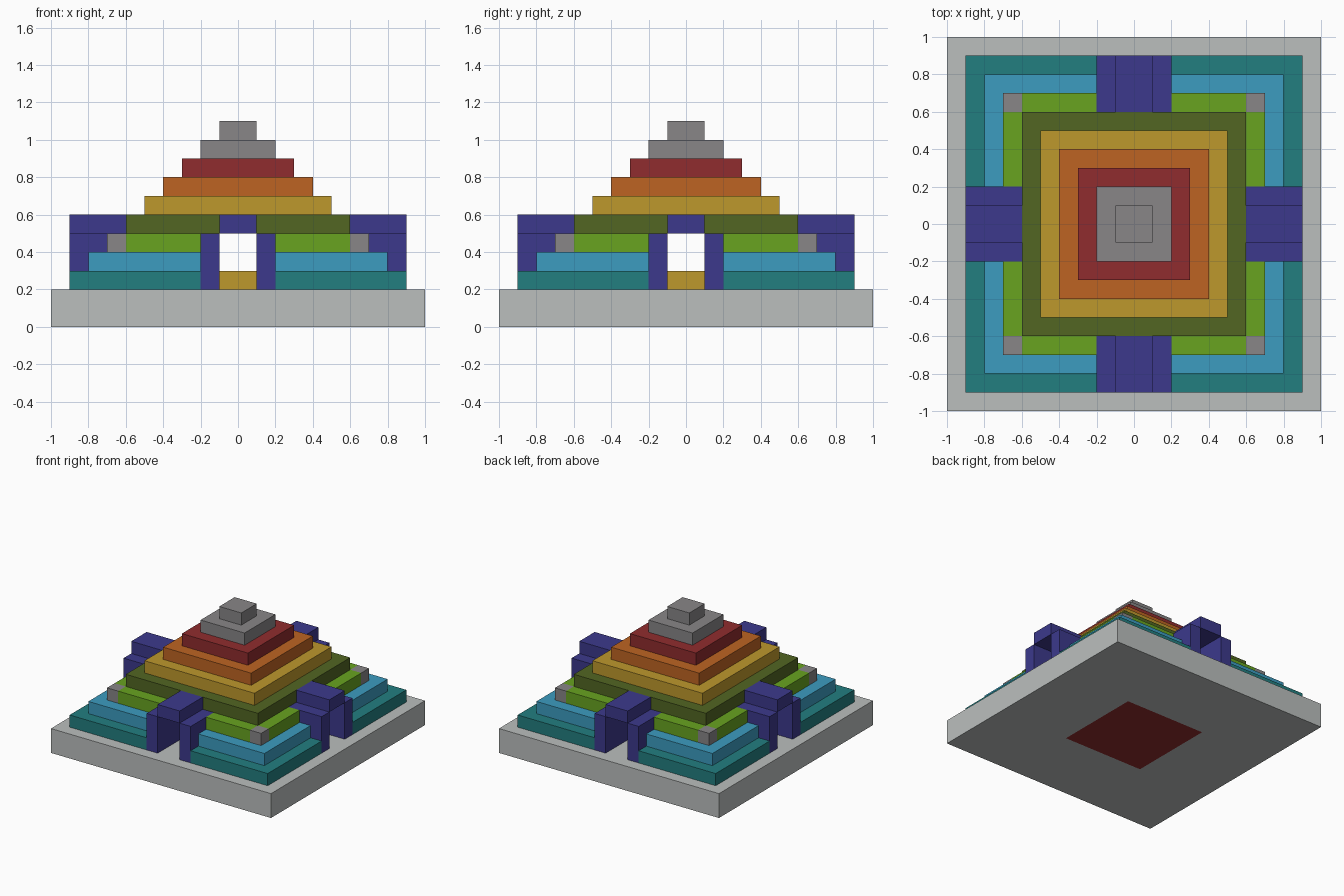
import bpy
import bmesh
from mathutils import Vector

cube = bpy.data.objects.get("Cube")
if cube:
    bpy.data.objects.remove(cube, do_unlink=True)


def linear(c):
    c /= 255
    return c / 12.92 if c <= 0.04045 else ((c + 0.055) / 1.055) ** 2.4


def material(name, *rgb):
    colour = [linear(c) for c in rgb] + [1]
    m = bpy.data.materials.new(name)
    m.use_nodes = True
    m.diffuse_color = colour
    m.node_tree.nodes["Principled BSDF"].inputs["Base Color"].default_value = colour
    return m


PALE = material("pale stone", 187, 191, 190)
GREY = material("grey stone", 136, 134, 135)
TEAL = material("teal", 34, 126, 128)
SKY = material("sky blue", 60, 156, 192)
LIME = material("leaf green", 104, 164, 32)
OLIVE = material("olive green", 82, 102, 34)
GOLD = material("gold", 190, 152, 44)
ORANGE = material("orange", 190, 100, 34)
RED = material("dark red", 144, 44, 46)
BLUE = material("indigo", 60, 57, 140)


def box(name, mat, low, high, mirror=""):
    """Box between two corners, mirrored across the named axes."""
    low, high = Vector(low), Vector(high)
    bm = bmesh.new()
    bmesh.ops.create_cube(bm, size=1)
    for v in bm.verts:
        v.co = (low + high) / 2 + v.co * (high - low)
    mesh = bpy.data.meshes.new(name)
    bm.to_mesh(mesh)
    bm.free()
    mesh.materials.append(mat)
    obj = bpy.data.objects.new(name, mesh)
    bpy.context.collection.objects.link(obj)
    if mirror:
        mod = obj.modifiers.new("Mirror", "MIRROR")
        mod.use_axis = ["x" in mirror, "y" in mirror, False]
        mod.use_mirror_merge = False
    return obj


# Base slab with a red square set into its underside
base = box("base_slab", PALE, (-1, -1, 0), (1, 1, 0.2))
base.data.materials.append(RED)
bm = bmesh.new()
bm.from_mesh(base.data)
bm.normal_update()
underside = [f for f in bm.faces if f.normal.z < -0.5]
bmesh.ops.inset_individual(bm, faces=underside, thickness=0.9)
underside[0].material_index = 1
bm.to_mesh(base.data)
bm.free()

# Lower tiers, split into quarters by the crossing passages
GAP = 0.2
box("lower_tier_teal", TEAL, (GAP, GAP, 0.2), (0.9, 0.9, 0.3), "xy")
box("lower_tier_sky", SKY, (GAP, GAP, 0.3), (0.8, 0.8, 0.4), "xy")
box("lower_tier_green", LIME, (GAP, GAP, 0.4), (0.7, 0.6, 0.5), "xy")
box("lower_tier_green_edge", LIME, (GAP, 0.6, 0.4), (0.6, 0.7, 0.5), "xy")
box("corner_block", GREY, (0.6, 0.6, 0.4), (0.7, 0.7, 0.5), "xy")

# Upper tiers, each one step smaller
upper = [("olive", OLIVE), ("gold", GOLD), ("orange", ORANGE),
         ("red", RED), ("grey", GREY), ("cap", GREY)]
for i, (label, mat) in enumerate(upper):
    half, z = 0.6 - i * 0.1, 0.5 + i * 0.1
    box("upper_tier_" + label, mat, (-half, -half, z), (half, half, z + 0.1))

# Gateways on all four sides
box("gate_pillars_front_back", BLUE, (0.1, 0.6, 0.2), (0.2, 0.9, 0.5), "xy")
box("gate_pillars_sides", BLUE, (0.6, 0.1, 0.2), (0.9, 0.2, 0.5), "xy")
box("gate_lintels_front_back", BLUE, (-0.1, 0.6, 0.5), (0.1, 0.9, 0.6), "y")
box("gate_lintels_sides", BLUE, (0.6, -0.1, 0.5), (0.9, 0.1, 0.6), "x")

# Altar where the passages cross
box("altar", GOLD, (-0.1, -0.1, 0.2), (0.1, 0.1, 0.3))
